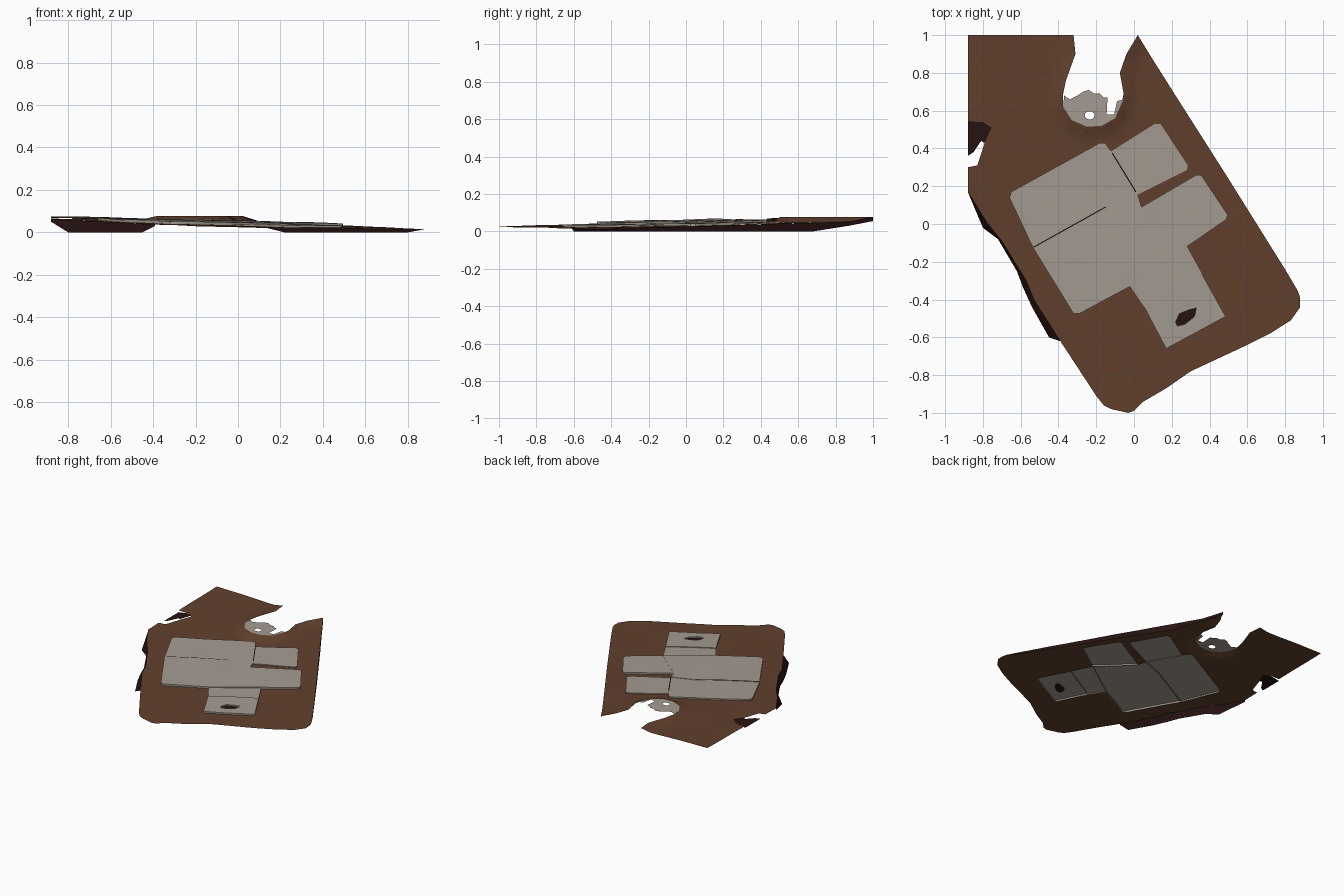
import bpy, bmesh, math
from mathutils import Vector
from mathutils.geometry import intersect_point_line

if "Cube" in bpy.data.objects:
    bpy.data.objects.remove(bpy.data.objects["Cube"], do_unlink=True)


def material(name, rgb):
    mat = bpy.data.materials.new(name)
    mat.use_nodes = True
    mat.diffuse_color = (*rgb, 1)
    mat.node_tree.nodes["Principled BSDF"].inputs["Base Color"].default_value = (*rgb, 1)
    return mat


soil = material("brown_soil", (.12, .051, .026))
concrete = material("pale_grey_roof", (.37, .33, .285))
shadow = material("dark_maroon_edge", (.02, .006, .006))


def points(*values):
    """Pairs of hundredths of a unit become plan points."""
    return [Vector((x / 100, y / 100, 0)) for x, y in zip(values[::2], values[1::2])]


# Shared plan outlines
west_bank = points(-32, 100, -31, 90, -36, 76, -37.5, 69)
bowl = points(-37.5, 62, -33, 55, -25, 51.5, -17, 52, -10, 56, -6.5, 64)
east_bank = points(-5.5, 69, -7.5, 80, -4, 90, 2, 100)
east_edge = points(10, 87, 22, 68, 50, 24, 65, 0, 80, -24, 86.5, -35)
south_edge = points(88, -39, 88, -44, 83, -51, 72, -58, 60, -64, 45, -71, 30, -78,
                    17, -87, 5, -94, 0, -99, -3, -100, -12, -98, -16, -96, -20, -91)
west_edge = points(-39, -62, -46, -51, -53, -40, -57, -30, -62, -22, -70, -9, -78, 1, -88, 17)
gap_edge = points(-88, 30, -83, 31, -79, 43, -75.5, 51, -80, 54, -88, 54)
notch = west_bank + bowl + east_bank


def segment_distance(p, a, b):
    t = intersect_point_line(p, a, b)[1]
    return (p - a.lerp(b, max(0, min(1, t)))).length


def ground_z(x, y):
    """Gentle slope, a raised lip round the notch, and slight unevenness."""
    z = .04 - .022 * x + .017 * y
    z += .0015 * math.sin(13 * x + 4 * y) * math.sin(11 * y - 5 * x)
    p = Vector((x, y, 0))
    d = min(segment_distance(p, a, b) for a, b in zip(notch, notch[1:]))
    lip = max(0, 1 - d / .07)
    return z + (.078 - z) * lip * lip * (3 - 2 * lip)


def finish(name, bm, mat):
    mesh = bpy.data.meshes.new(name)
    bm.to_mesh(mesh)
    bm.free()
    mesh.materials.append(mat)
    obj = bpy.data.objects.new(name, mesh)
    bpy.context.collection.objects.link(obj)
    bpy.ops.object.select_all(action="DESELECT")
    bpy.context.view_layer.objects.active = obj
    obj.select_set(True)
    bpy.ops.object.shade_smooth_by_angle(angle=math.radians(30))
    return obj


def sheet(name, loops, mat, height, step=.05, walls=False):
    """Fill an outline (and its holes), dice it and drape it over a height rule."""
    bm = bmesh.new()
    for loop in loops:
        verts = [bm.verts.new(p) for p in loop]
        for a, b in zip(verts, verts[1:] + verts[:1]):
            bm.edges.new((a, b))
    bmesh.ops.triangle_fill(bm, edges=bm.edges[:], use_beauty=True, normal=(0, 0, 1))
    for axis in (Vector((1, 0, 0)), Vector((0, 1, 0))):
        for i in range(int(-1 / step), int(1 / step) + 1):
            bmesh.ops.bisect_plane(bm, geom=bm.verts[:] + bm.edges[:] + bm.faces[:],
                                   plane_co=axis * (i * step + .003), plane_no=axis, dist=1e-5)
    bmesh.ops.triangulate(bm, faces=bm.faces[:])
    for f in bm.faces:
        f.normal_update()
        if f.normal.z < 0:
            f.normal_flip()
    for v in bm.verts:
        v.co.z = height(v.co.x, v.co.y)
    if walls:
        rim = [e for e in bm.edges if e.is_boundary]
        new = bmesh.ops.extrude_edge_only(bm, edges=rim)["geom"]
        for v in new:
            if isinstance(v, bmesh.types.BMVert):
                v.co.z = ground_z(v.co.x, v.co.y)
    return finish(name, bm, mat)


def skirt(name, top, bottom):
    """Strip hanging from the ground edge to a lower line."""
    bm = bmesh.new()
    upper = [bm.verts.new((p.x, p.y, ground_z(p.x, p.y))) for p in top]
    lower = [bm.verts.new(p) for p in bottom]
    for i in range(len(top) - 1):
        bm.faces.new((upper[i], lower[i], lower[i + 1], upper[i + 1]))
    bmesh.ops.recalc_face_normals(bm, faces=bm.faces[:])
    return finish(name, bm, shadow)


# Ground with the building footprint left open
footprint = points(-66, 14, -65, 17, -18, 43, -15.5, 43, -12, 38.5, 11, 53, 14, 53, 28.5, 31,
                   28, 28.5, 2, 15.5, 4, 9, 33, 26, 35.5, 26, 49.5, 5, 49, 2.5, 28, -12,
                   36, -26.5, 48.5, -49, 17, -66, 5.5, -44, -2, -33, -29, -47.5, -32, -47.5,
                   -53.5, -12.5)
outline = notch + east_edge + south_edge + west_edge + gap_edge + points(-88, 100)
sheet("ground", [outline, footprint], soil, ground_z)

# Roof sections, each a small step above the ground
opening = points(22, -52, 24, -47.5, 29, -45.5, 33, -44.5, 32, -49, 27, -53, 23, -54)
roofs = {
    "north_roof": (.010, [points(-53.5, -12.5, -66, 14, -65, 17, -18, 43, -15.5, 43,
                                 -12, 38.5, 2, 15.5, -13, 10)]),
    "north_wing_roof": (.006, [points(-12, 38.5, 11, 53, 14, 53, 28.5, 31, 28, 28.5, 2, 15.5)]),
    "south_roof": (.013, [points(-53.5, -12.5, -13, 10, 2, 15.5, 4, 9, 28, -12, -2, -33,
                                 -29, -47.5, -32, -47.5)]),
    "east_wing_roof": (.012, [points(4, 9, 33, 26, 35.5, 26, 49.5, 5, 49, 2.5, 28, -12)]),
    "annex_link_roof": (.006, [points(-2, -33, 28, -12, 36, -26.5, 5.5, -44)]),
    "annex_roof": (.011, [points(5.5, -44, 36, -26.5, 48.5, -49, 17, -66), opening]),
}
for name, (rise, loops) in roofs.items():
    sheet(name, loops, concrete, lambda x, y: ground_z(x, y) + rise, .1, walls=True)
sheet("roof_opening", [opening], shadow, lambda x, y: ground_z(x, y) + .002, .1)

# Thin dark seams between roof sections
for name, (a, b) in {"roof_seam": points(-53, -12.2, -15, 9),
                     "wing_seam": points(-11.5, 37.5, 1, 17)}.items():
    side = (b - a).normalized().cross(Vector((0, 0, 1))) * .003
    sheet(name, [[a - side, b - side, b + side, a + side]], shadow,
          lambda x, y: ground_z(x, y) + .0145, .1)

# Broken round tank in the notch
ring = [Vector((-.235 + .026 * math.cos(t * math.tau / 12),
                .575 + .022 * math.sin(t * math.tau / 12), 0)) for t in range(12)]
broken_rim = points(-5.5, 66, -9, 65, -10.5, 58, -14.5, 58, -14, 67, -16, 67, -18, 69,
                    -21, 69, -24, 71, -27, 70, -30, 68, -34, 66, -37, 68)
sheet("round_tank", [bowl + broken_rim, ring], concrete, lambda x, y: .078, .1)

# Dark scrap hanging at the west gap
scrap = gap_edge[2:] + points(-88, 36, -85, 38, -81, 44)
sheet("west_gap_scrap", [scrap], shadow, lambda x, y: .055 + .15 * (x + .88), .1)

# Hanging dark edges on the long sides
west_foot = points(-39, -62, -45, -60, -54, -44, -59, -33, -62, -25, -72, -8, -80, -2, -88, 17)
west_foot[0].z, west_foot[-1].z = .03, .05
skirt("west_skirt", west_edge, west_foot)
east_top = east_bank[-1:] + east_edge
east_foot = [p.copy() for p in east_top]
for i, z in ((0, .055), (1, .03), (-1, .012)):
    east_foot[i].z = z
skirt("east_skirt", east_top, east_foot)
